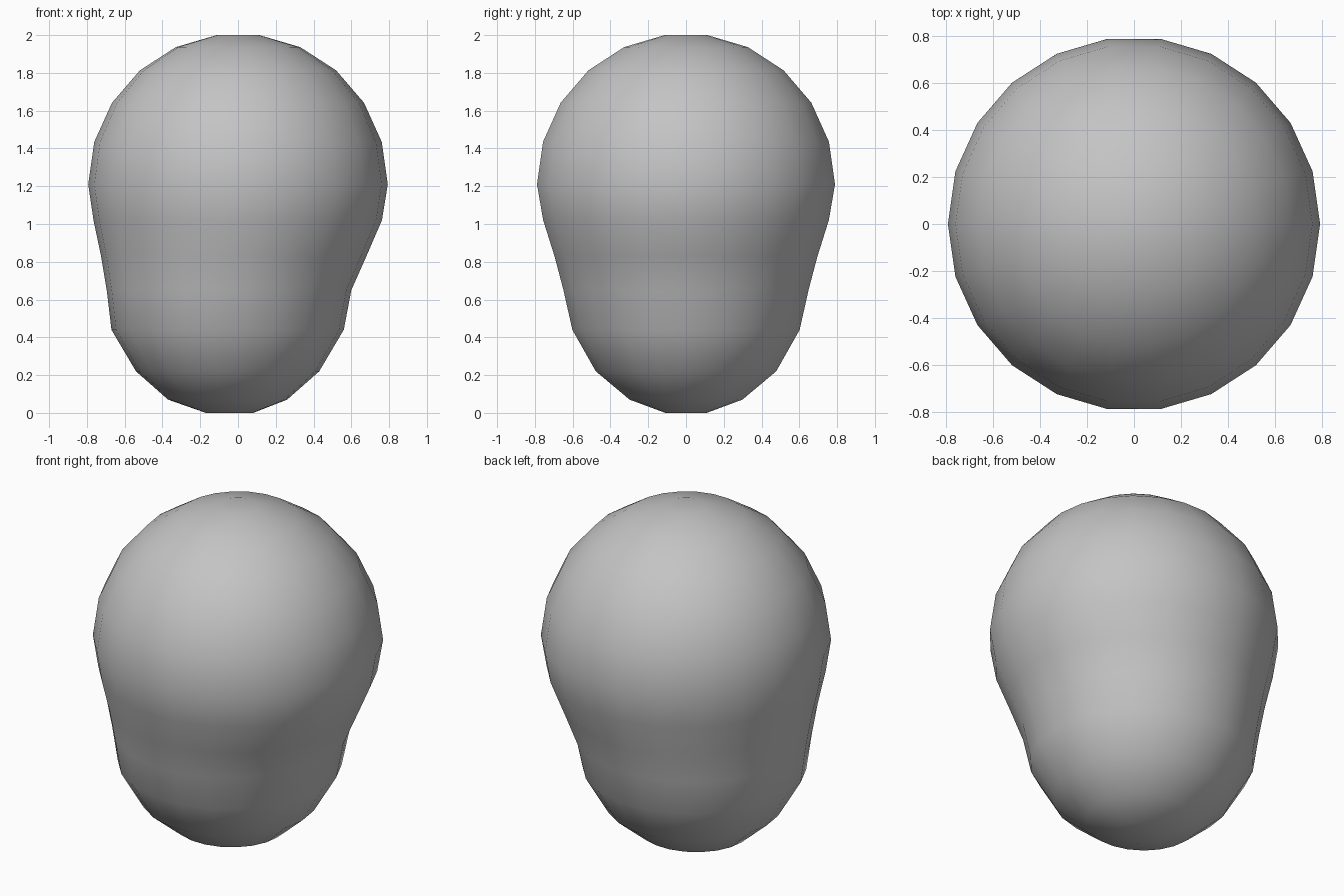
import bpy, bmesh, math

if "Cube" in bpy.data.objects:
    bpy.data.objects.remove(bpy.data.objects["Cube"])

SIDES = 22

# Clay-grey surface
clay = bpy.data.materials.new("clay_grey")
clay.diffuse_color = (0.55, 0.55, 0.55, 1)
clay.use_nodes = True
clay.node_tree.nodes["Principled BSDF"].inputs["Base Color"].default_value = clay.diffuse_color

# Lower bulge and waist: height, left x, right x, half depth
rings = [
    (0.00, -0.17, 0.08, 0.11),
    (0.07, -0.37, 0.26, 0.30),
    (0.22, -0.54, 0.43, 0.48),
    (0.44, -0.67, 0.56, 0.605),
    (0.65, -0.695, 0.60, 0.652),
    (0.83, -0.725, 0.68, 0.70),
    (1.02, -0.765, 0.762, 0.76),
]
# Round dome on top
R, CZ = 0.793, 1.21
for k in range(6):
    a = 2 * math.pi * k / SIDES
    r = R * math.cos(a)
    rings.append((min(CZ + R * math.sin(a) * 1.007, 2.0), -r, r, r))

# Loft the elliptical rings into one closed body
bm = bmesh.new()
loops = []
for z, x0, x1, d in rings:
    cx, w = (x0 + x1) / 2, (x1 - x0) / 2
    loops.append([bm.verts.new((cx + w * math.cos(2 * math.pi * i / SIDES),
                                1.005 * d * math.sin(2 * math.pi * i / SIDES), z))
                  for i in range(SIDES)])
for a, b in zip(loops, loops[1:]):
    for i in range(SIDES):
        j = (i + 1) % SIDES
        bm.faces.new((a[i], a[j], b[j], b[i]))
bm.faces.new(loops[0][::-1])
bm.faces.new(loops[-1])
for f in bm.faces:
    f.smooth = True

mesh = bpy.data.meshes.new("body")
bm.to_mesh(mesh)
bm.free()
mesh.materials.append(clay)
body = bpy.data.objects.new("body", mesh)
bpy.context.collection.objects.link(body)
